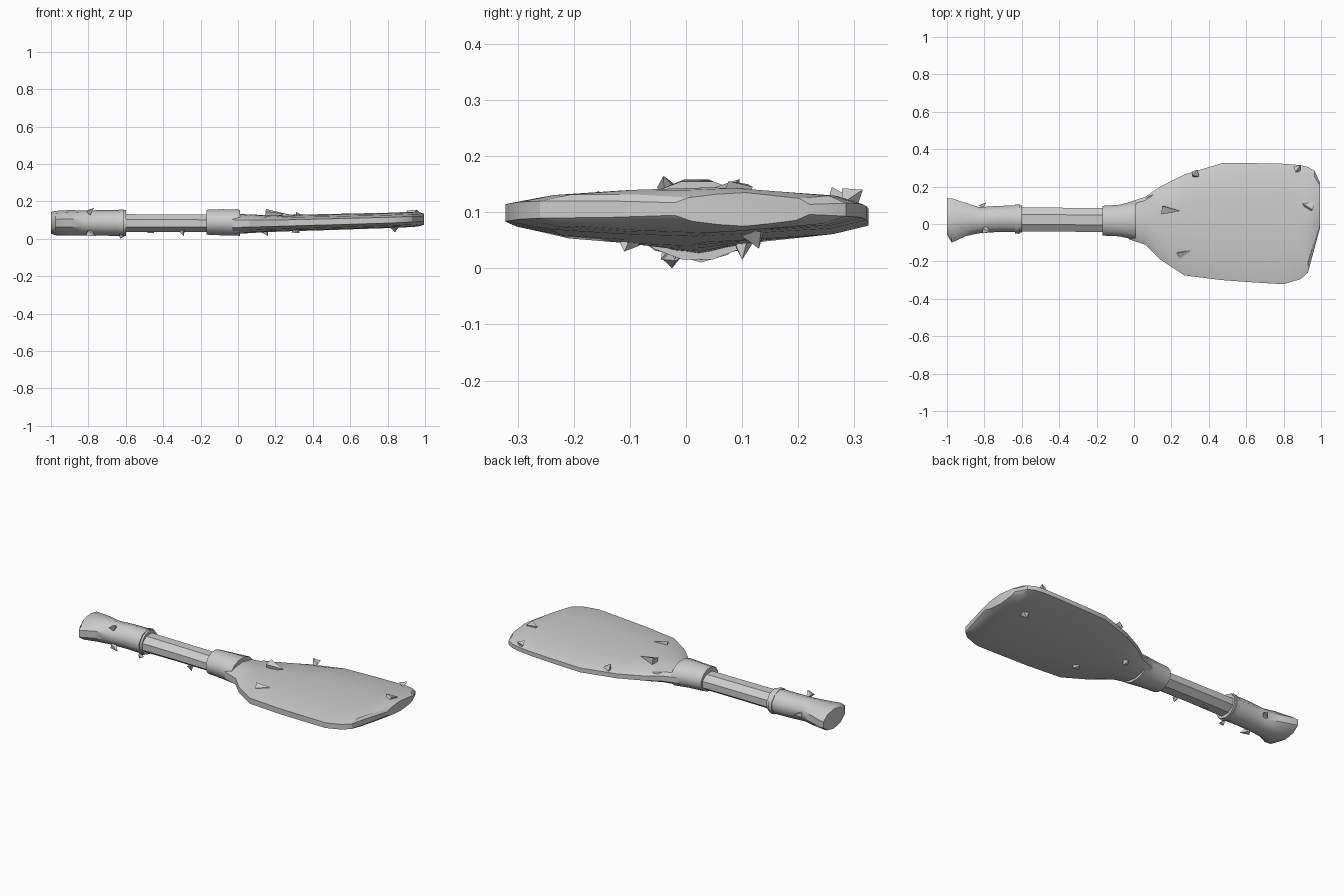
import bpy, bmesh, math, random
from mathutils import Vector

random.seed(4)

def loft(name, sections, profile, angle=30):
    """Skin a (u, v) profile through sections (x, y_min, y_max, z_min, z_max)."""
    bm = bmesh.new()
    rings = []
    for x, y0, y1, z0, z1 in sections:
        rings.append([bm.verts.new((x, (y0 + y1) / 2 + u * (y1 - y0) / 2,
                                    (z0 + z1) / 2 + v * (z1 - z0) / 2)) for u, v in profile])
    n = len(profile)
    for a, b in zip(rings, rings[1:]):
        for i in range(n):
            j = (i + 1) % n
            bm.faces.new((a[i], a[j], b[j], b[i]))
    bm.faces.new(rings[0][::-1])
    bm.faces.new(rings[-1])
    return finish(name, bm, angle)

def finish(name, bm, angle):
    bmesh.ops.recalc_face_normals(bm, faces=bm.faces[:])
    mesh = bpy.data.meshes.new(name)
    bm.to_mesh(mesh)
    bm.free()
    ob = bpy.data.objects.new(name, mesh)
    bpy.context.collection.objects.link(ob)
    bpy.ops.object.select_all(action='DESELECT')
    ob.select_set(True)
    bpy.context.view_layer.objects.active = ob
    if angle:
        bpy.ops.object.shade_smooth_by_angle(angle=math.radians(angle))
    return ob

def circle(n):
    k = 1 / math.cos(math.pi / n)
    return [(k * math.cos(2 * math.pi * (i + .5) / n), k * math.sin(2 * math.pi * (i + .5) / n))
            for i in range(n)]

def splinter(name, p, size, tip):
    """Small jagged wedge of chipped wood at p, pointing along tip."""
    bm = bmesh.new()
    p, tip = Vector(p), Vector(tip)
    side = tip.orthogonal().normalized()
    other = tip.normalized().cross(side)
    base = [bm.verts.new(p + size * random.uniform(.6, 1.2) *
                         (math.cos(a) * side + math.sin(a) * other)) for a in (0.3, 1.9, 3.4, 4.9)]
    top = bm.verts.new(p + tip)
    for i in range(4):
        bm.faces.new((base[i], base[(i + 1) % 4], top))
    bm.faces.new(base)
    finish(name, bm, 0)

# blade: thin domed slab, slightly lopsided outline
slab = [(-1, -.35), (-.75, -.7), (-.35, -.9), (0.05, -1), (.4, -.85), (.8, -.65), (1, -.3),
        (1, .3), (.85, .65), (.4, .85), (0.05, 1), (-.4, .9), (-.8, .7), (-1, .4)]
loft("blade", [
    (-.03, -.08, .115, .025, .135),
    (.06, -.11, .145, .030, .130),
    (.14, -.19, .20, .035, .127),
    (.27, -.275, .265, .040, .128),
    (.47, -.30, .325, .046, .132),
    (.65, -.313, .325, .052, .136),
    (.80, -.322, .322, .057, .139),
    (.89, -.295, .315, .061, .143),
    (.93, -.26, .305, .063, .144),
    (.965, -.13, .285, .066, .143),
    (.995, -.02, .22, .075, .135),
], slab, 25)

# shaft
loft("shaft", [(-.66, -.04, .09, .035, .132), (-.4, -.04, .087, .037, .130),
               (-.1, -.045, .085, .036, .128)], circle(8), 30)

# collar joining shaft and blade
loft("collar", [(-.168, -.062, .097, .022, .155), (-.08, -.066, .103, .018, .158),
                (.012, -.085, .125, .016, .155)], circle(12), 40)

# grip sleeve with a flared pommel
loft("grip", [
    (-1, -.055, .138, .030, .140),
    (-.975, -.10, .137, .022, .146),
    (-.90, -.065, .113, .020, .150),
    (-.83, -.05, .09, .022, .148),
    (-.72, -.042, .097, .020, .150),
    (-.60, -.045, .10, .018, .150),
], circle(10), 40)

# worn band at the grip's end
loft("grip_band", [(-.635, -.05, .104, .016, .152), (-.612, -.053, .106, .014, .154)], circle(10), 40)

# chips and splinters
for i, (p, s, t) in enumerate([
    ((.33, .27, .115), .035, (-.02, -.01, .03)),
    ((.87, .295, .12), .025, (.02, .02, .02)),
    ((.95, .09, .13), .04, (-.05, .02, .02)),
    ((.97, .0, .10), .025, (.02, .01, .03)),
    ((.15, .08, .13), .03, (.10, -.01, .005)),
    ((.07, .13, .10), .02, (.04, .03, .01)),
    ((.24, -.17, .11), .03, (.07, .03, .015)),
    ((.14, .10, .05), .03, (.02, .0, -.035)),
    ((.30, -.10, .05), .025, (.03, -.01, -.02)),
    ((.84, .12, .065), .025, (.0, .01, -.03)),
    ((-.30, -.02, .045), .02, (.01, .0, -.03)),
    ((-.45, .02, .04), .02, (-.04, .0, -.01)),
    ((-.80, -.03, .14), .025, (.03, -.01, .025)),
    ((-.82, .09, .08), .025, (.03, .025, .0)),
    ((-.80, -.025, .035), .025, (.04, -.02, -.02)),
    ((-.62, -.025, .02), .02, (-.01, .0, -.02)),
]):
    splinter(f"splinter_{i + 1}", p, s, t)
